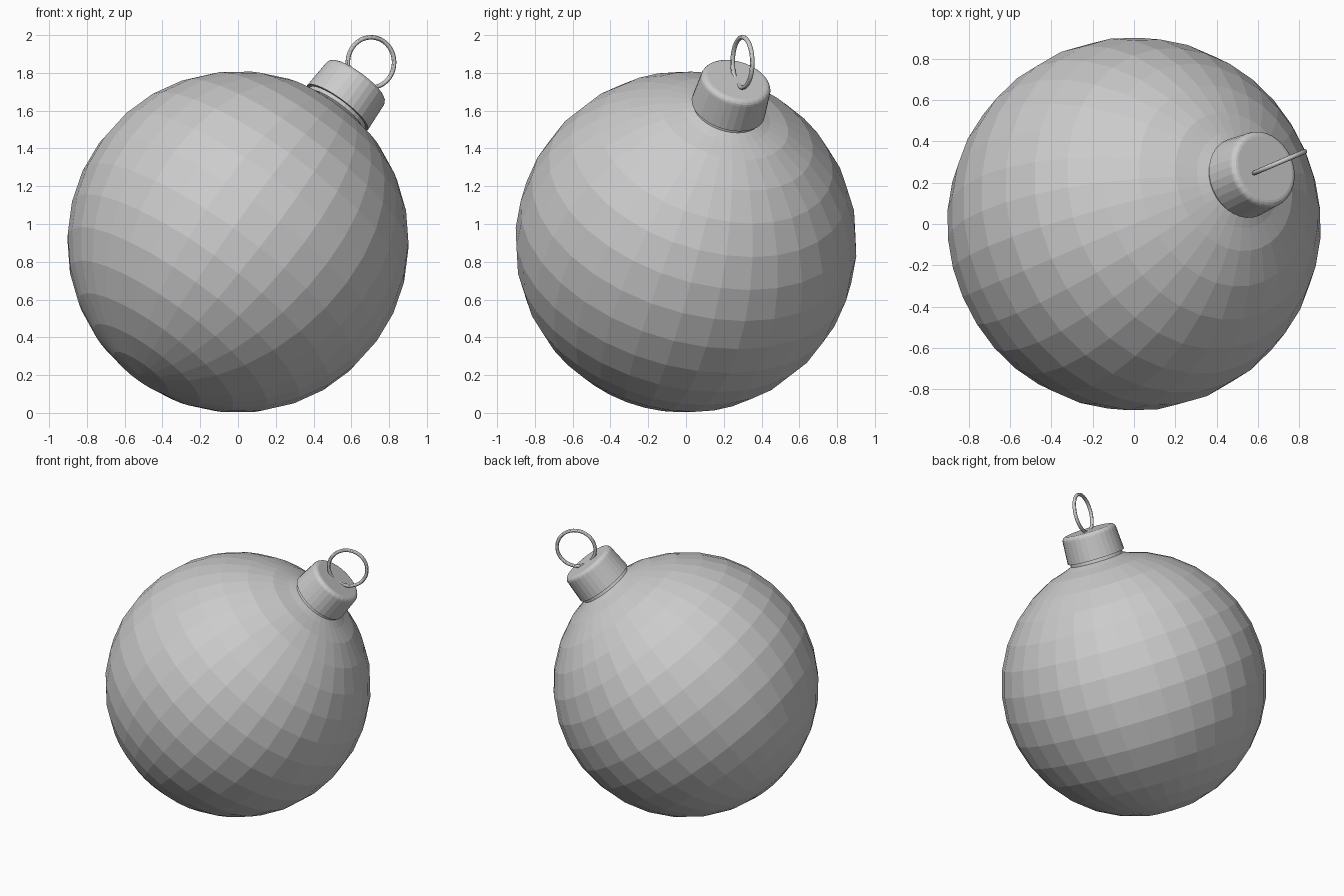
import bpy
import bmesh
from math import sin, cos, pi
from mathutils import Matrix, Vector

cube = bpy.data.objects.get("Cube")
if cube:
    bpy.data.objects.remove(cube)

RADIUS = 0.905
SIDES = 32

# Tilted frame: local z runs through the cap, local y is the ring's flat normal
axis = Vector((0.577, 0.245, 0.779)).normalized()
side = Vector((0, 0, 1)).cross(axis).normalized()
frame = Matrix((side.cross(axis), side, axis)).transposed().to_4x4()
frame.translation = (0, 0, RADIUS)

grey = bpy.data.materials.new("plain grey")
grey.use_nodes = True
grey.diffuse_color = (0.6, 0.6, 0.6, 1)
grey.node_tree.nodes["Principled BSDF"].inputs["Base Color"].default_value = (0.6, 0.6, 0.6, 1)


def lathe(name, profile):
    """Spin a profile of (radius, height) points, bottom to top, and close its ends."""
    bm = bmesh.new()
    rows = []
    for r, z in profile:
        if r == 0:
            rows.append([bm.verts.new((0, 0, z))] * SIDES)
        else:
            rows.append([bm.verts.new((r * cos(2 * pi * i / SIDES), r * sin(2 * pi * i / SIDES), z))
                         for i in range(SIDES)])
    for low, high in zip(rows, rows[1:]):
        for i in range(SIDES):
            j = (i + 1) % SIDES
            bm.faces.new(dict.fromkeys((low[i], low[j], high[j], high[i])))
    bmesh.ops.recalc_face_normals(bm, faces=bm.faces)
    mesh = bpy.data.meshes.new(name)
    bm.to_mesh(mesh)
    bm.free()
    obj = bpy.data.objects.new(name, mesh)
    bpy.context.collection.objects.link(obj)
    finish(obj)
    return obj


def finish(obj):
    obj.data.materials.append(grey)
    obj.matrix_world = frame @ obj.matrix_basis


# Faceted ball with a short neck in place of its upper pole
bands = 16
ball = [(RADIUS * sin(pi * k / bands), -RADIUS * cos(pi * k / bands)) for k in range(bands - 1)]
ball += [(0.24, 0.868), (0.185, 0.89), (0.18, 0.93), (0, 0.93)]
lathe("ball", ball)

# Slightly tapered cap with a rounded top edge
round_edge = [(0.16 + 0.03 * cos(a * pi / 8), 1.07 + 0.03 * sin(a * pi / 8)) for a in range(5)]
lathe("cap", [(0, 0.912), (0.2, 0.912)] + round_edge + [(0, 1.1)])

# Hanging ring standing upright through the cap top
bpy.ops.mesh.primitive_torus_add(major_segments=48, minor_segments=12,
                                 major_radius=0.133, minor_radius=0.012,
                                 location=(0, 0, 1.22), rotation=(pi / 2, 0, 0))
ring = bpy.context.object
ring.name = "hanging_ring"
finish(ring)
bpy.ops.object.shade_smooth_by_angle()
